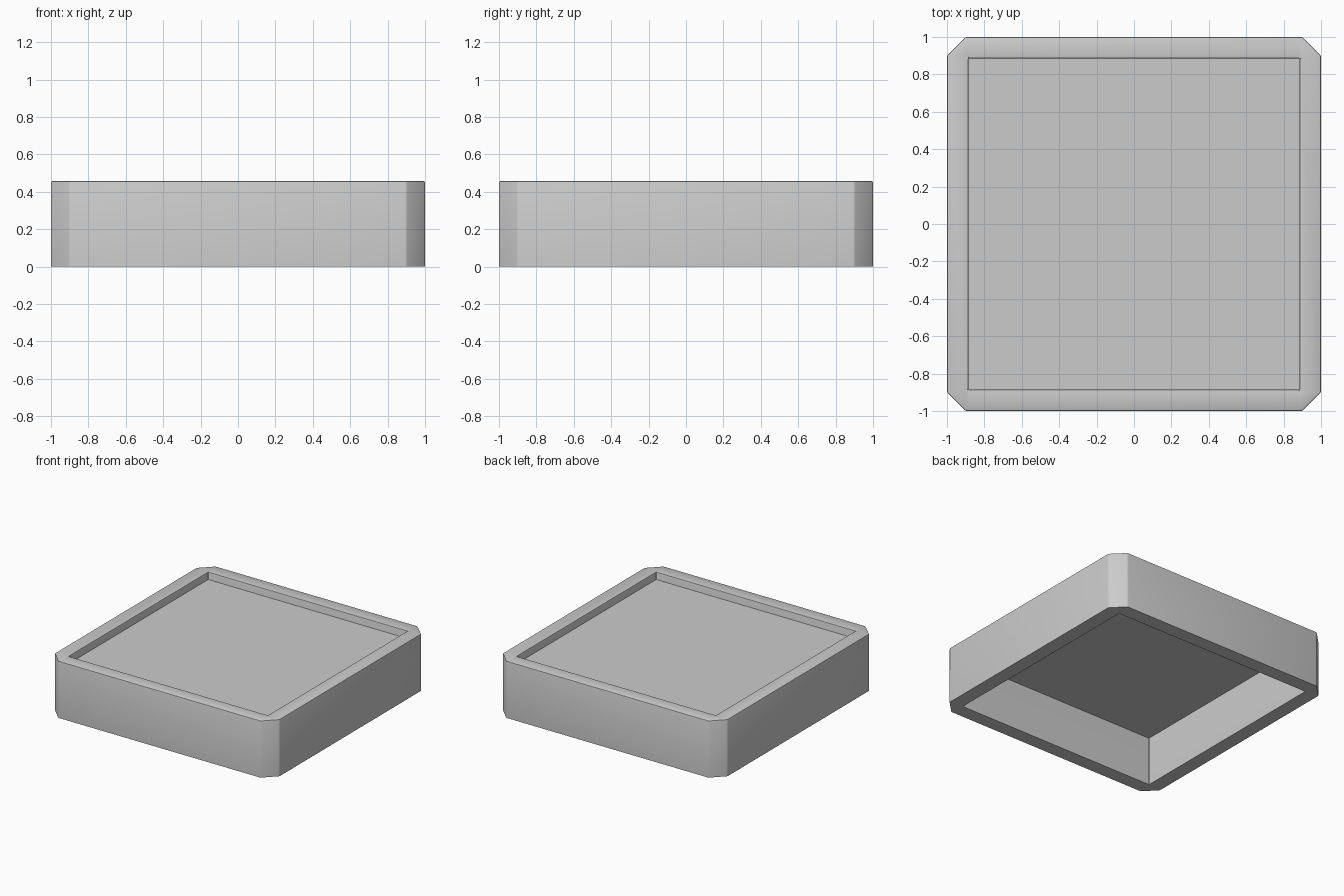
import bpy
import bmesh
import math

if "Cube" in bpy.data.objects:
    bpy.data.objects.remove(bpy.data.objects["Cube"])

HEIGHT = 0.457
INNER = 0.886


def ring(bm, half, cut, z):
    """Square loop with cut corners, eight vertices."""
    c = half - cut
    pts = [(c, -half), (half, -c), (half, c), (c, half),
           (-c, half), (-half, c), (-half, -c), (-c, -half)]
    return [bm.verts.new((x, y, z)) for x, y in pts]


def make_object(name, bm):
    bmesh.ops.recalc_face_normals(bm, faces=bm.faces)
    mesh = bpy.data.meshes.new(name)
    bm.to_mesh(mesh)
    bm.free()
    obj = bpy.data.objects.new(name, mesh)
    bpy.context.collection.objects.link(obj)
    bpy.ops.object.select_all(action='DESELECT')
    obj.select_set(True)
    bpy.context.view_layer.objects.active = obj
    bpy.ops.object.shade_smooth_by_angle(angle=math.radians(35))
    return obj


# Frame: hollow wall with chamfered corners
bm = bmesh.new()
rings = [ring(bm, 1, 0.1, 0), ring(bm, 1, 0.1, HEIGHT),
         ring(bm, INNER, 0.004, HEIGHT), ring(bm, INNER, 0.004, 0)]
for a, b in zip(rings, rings[1:] + rings[:1]):
    for i in range(8):
        j = (i + 1) % 8
        bm.faces.new((a[i], a[j], b[j], b[i]))

# Softened outer corners and outer top rim; underside stays crisp
outer = set(rings[0] + rings[1])
top = set(rings[1])
edges = [e for e in bm.edges if set(e.verts) <= top
         or (set(e.verts) <= outer and abs(e.verts[0].co.z - e.verts[1].co.z) > 0.1)]
edges += [e for e in bm.edges if set(e.verts) <= set(rings[2])
          and e.calc_length() > 0.1]
bmesh.ops.bevel(bm, geom=edges, offset=0.008, offset_type='OFFSET',
                segments=2, profile=0.5, affect='EDGES', clamp_overlap=True)
make_object("tray_frame", bm)

# Floor: thin panel set just below the rim
bm = bmesh.new()
low = ring(bm, INNER, 0.004, 0.39)
high = ring(bm, INNER, 0.004, 0.396)
bm.faces.new(low)
bm.faces.new(high)
for i in range(8):
    j = (i + 1) % 8
    bm.faces.new((low[i], low[j], high[j], high[i]))
make_object("floor_panel", bm)
